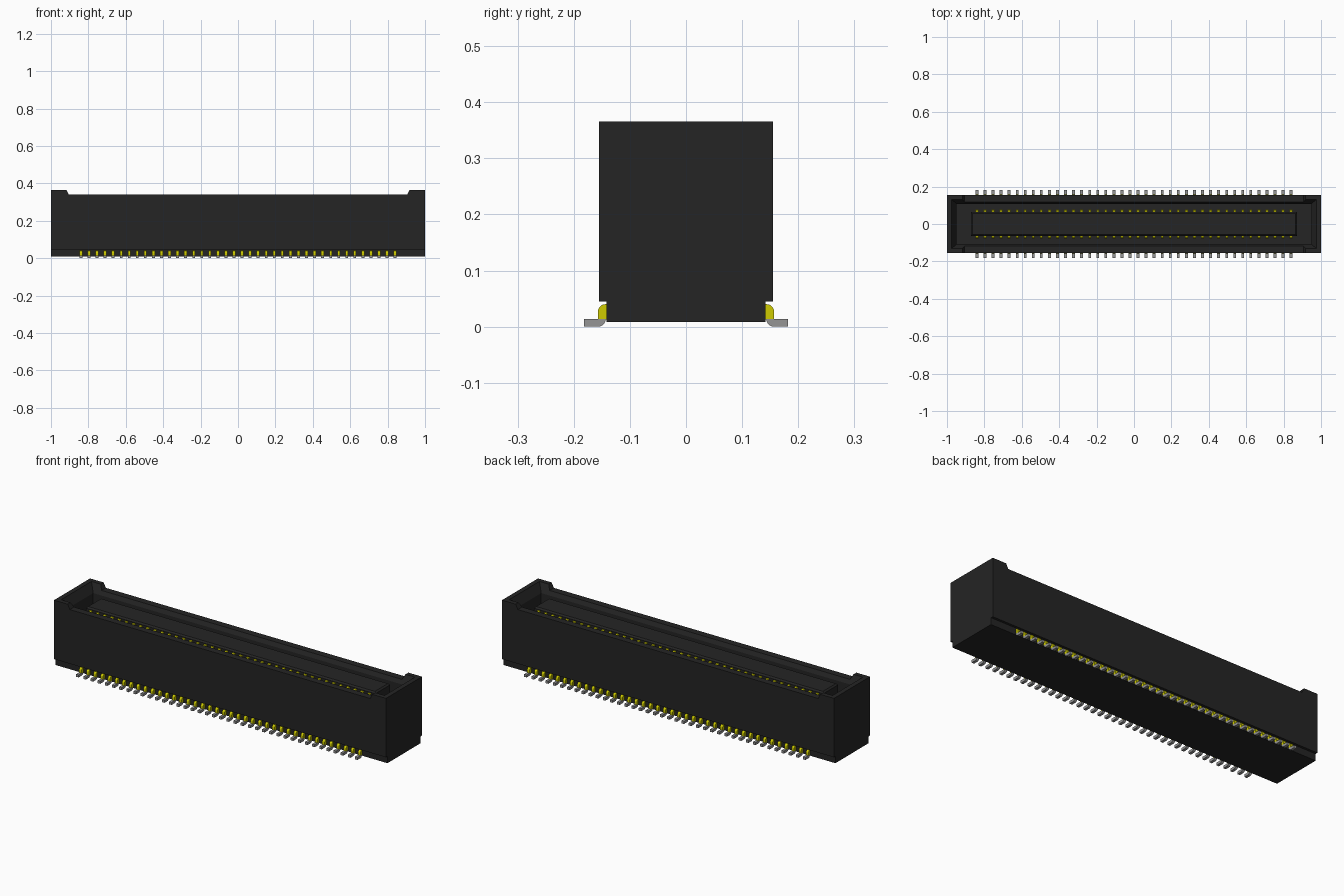
import bpy
import bmesh
import math
from mathutils import Vector

old = bpy.data.objects.get("Cube")
if old:
    bpy.data.objects.remove(old, do_unlink=True)


def material(name, colour):
    m = bpy.data.materials.new(name)
    m.use_nodes = True
    m.diffuse_color = (*colour, 1)
    m.node_tree.nodes["Principled BSDF"].inputs["Base Color"].default_value = (*colour, 1)
    return m


BLACK = material("black plastic", (0.018, 0.018, 0.018))
GOLD = material("gold contact", (0.62, 0.6, 0.0))
TIN = material("tin grey", (0.3, 0.3, 0.3))


def finish(name, bm, mat):
    bmesh.ops.recalc_face_normals(bm, faces=bm.faces)
    mesh = bpy.data.meshes.new(name)
    bm.to_mesh(mesh)
    bm.free()
    mesh.materials.append(mat)
    ob = bpy.data.objects.new(name, mesh)
    bpy.context.collection.objects.link(ob)
    return ob


def loft(name, rings, mat):
    """Stack of centred rectangles, each (half x, half y, z)."""
    bm = bmesh.new()
    loops = [[bm.verts.new((sx * hx, sy * hy, z))
              for sx, sy in ((-1, -1), (1, -1), (1, 1), (-1, 1))]
             for hx, hy, z in rings]
    bm.faces.new(loops[0])
    bm.faces.new(loops[-1])
    for a, b in zip(loops, loops[1:]):
        for i in range(4):
            j = (i + 1) % 4
            bm.faces.new((a[i], a[j], b[j], b[i]))
    return finish(name, bm, mat)


def prism(bm, profile, to_point, low, high):
    """Extrude a flat outline between two offsets."""
    a = [bm.verts.new(to_point(u, v, low)) for u, v in profile]
    b = [bm.verts.new(to_point(u, v, high)) for u, v in profile]
    bm.faces.new(a)
    bm.faces.new(b)
    for i in range(len(a)):
        j = (i + 1) % len(a)
        bm.faces.new((a[i], a[j], b[j], b[i]))


def arc(cy, cz, r, start, end, steps=5):
    return [(cy + r * math.cos(math.radians(start + (end - start) * i / steps)),
             cz + r * math.sin(math.radians(start + (end - start) * i / steps)))
            for i in range(steps + 1)]


# Housing shell with raised ends
half = [(0.905, 0.34), (0.918, 0.366), (1, 0.366), (1, 0.045)]
outline = half + [(-x, z) for x, z in reversed(half)]
bm = bmesh.new()
prism(bm, outline, lambda x, z, y: Vector((x, y, z)), -0.155, 0.155)
housing = finish("housing", bm, BLACK)

# Open socket with a sloped lead-in rim
cutter = loft("socket_cutter", [(0.948, 0.108, 0.12), (0.948, 0.108, 0.318),
                                (0.98, 0.135, 0.376)], BLACK)
cutter.hide_render = True
cut = housing.modifiers.new("socket", "BOOLEAN")
cut.operation = "DIFFERENCE"
cut.solver = "EXACT"
cut.object = cutter
bpy.context.view_layer.objects.active = housing
bpy.ops.object.modifier_apply(modifier=cut.name)
bpy.data.objects.remove(cutter, do_unlink=True)

# Narrower foot and central tongue
loft("base", [(1, 0.142, 0.008), (1, 0.142, 0.05)], BLACK)
loft("tongue", [(0.872, 0.064, 0.11), (0.872, 0.064, 0.322),
                (0.864, 0.056, 0.33)], BLACK)

# Lead outlines as (distance from centre, height)
knee = [(0.135, 0.013), (0.157, 0.013)] + arc(0.144, 0.027, 0.013, 0, 90) + [(0.135, 0.04)]
foot = ([(0.182, 0), (0.182, 0.014), (0.157, 0.014), (0.143, 0.014)]
        + arc(0.157, 0.014, 0.014, 180, 270))
blade = [(0.06, 0.115), (0.078, 0.115), (0.078, 0.31), (0.071, 0.318), (0.06, 0.318)]

# Forty contacts along each side
COUNT, FIRST, HALF_WIDTH = 40, -0.84, 0.0075
pitch = -2 * FIRST / (COUNT - 1)
for name, profile, mat in (("solder_feet", foot, TIN),
                           ("lead_knees", knee, GOLD),
                           ("contact_blades", blade, GOLD)):
    bm = bmesh.new()
    for side in (-1, 1):
        for i in range(COUNT):
            x = FIRST + i * pitch
            prism(bm, profile, lambda y, z, px: Vector((px, side * y, z)),
                  x - HALF_WIDTH, x + HALF_WIDTH)
    finish(name, bm, mat)
